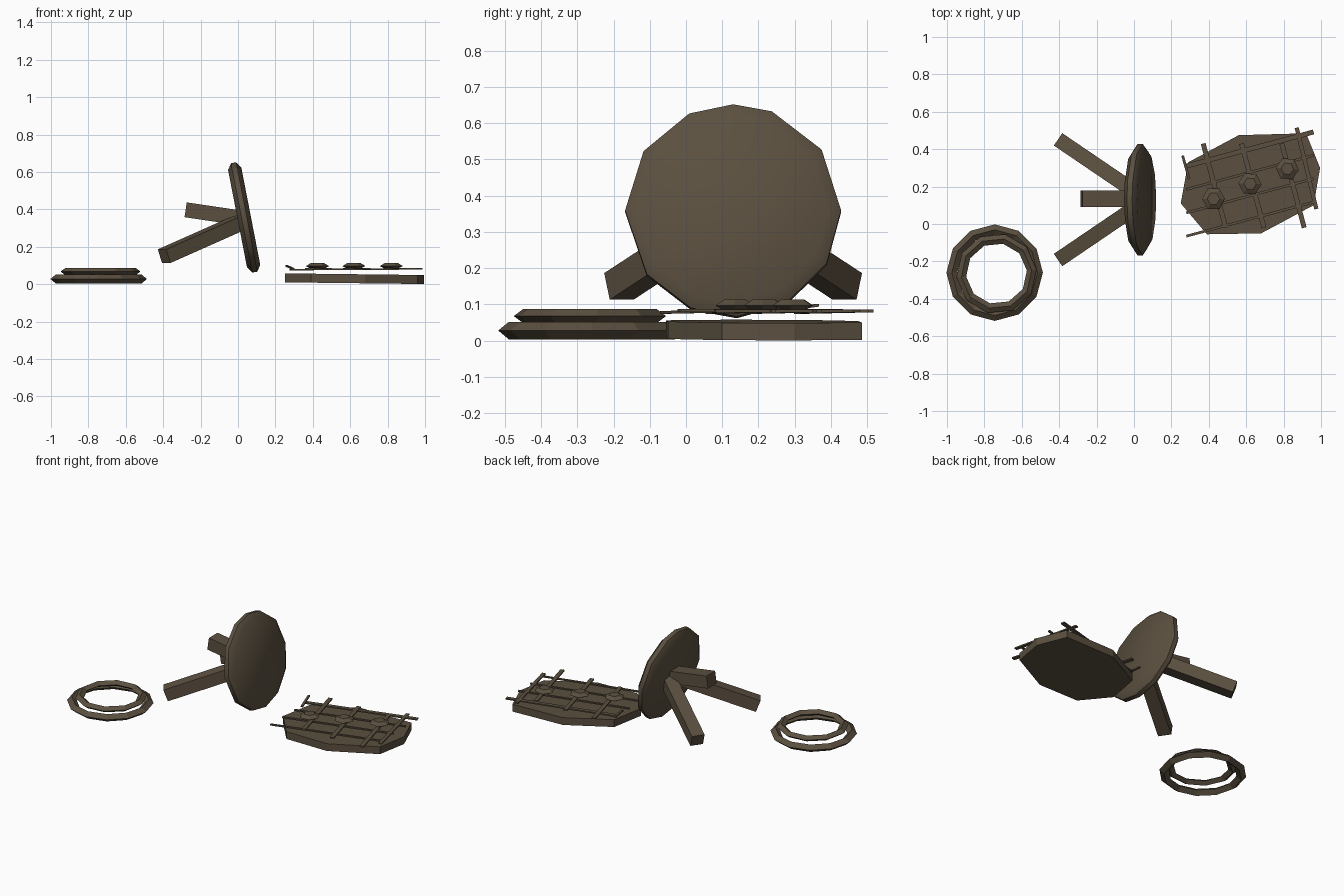
import bpy, bmesh
from math import cos, sin, pi, radians
from mathutils import Vector, Matrix

cube = bpy.data.objects.get("Cube")
if cube:
    bpy.data.objects.remove(cube, do_unlink=True)

wood = bpy.data.materials.new("dark_brown")
wood.use_nodes = True
COLOUR = (0.105, 0.08, 0.051, 1)
wood.diffuse_color = COLOUR
wood.node_tree.nodes["Principled BSDF"].inputs["Base Color"].default_value = COLOUR


def finish(name, bm, smooth=False):
    bmesh.ops.recalc_face_normals(bm, faces=bm.faces)
    mesh = bpy.data.meshes.new(name)
    bm.to_mesh(mesh)
    bm.free()
    mesh.materials.append(wood)
    obj = bpy.data.objects.new(name, mesh)
    bpy.context.collection.objects.link(obj)
    if smooth:
        bpy.ops.object.select_all(action='DESELECT')
        obj.select_set(True)
        bpy.context.view_layer.objects.active = obj
        bpy.ops.object.shade_smooth_by_angle(angle=radians(50))
    return obj


def beam(name, start, end, width, height):
    """Box running between two points, its top kept facing up."""
    a, b = Vector(start), Vector(end)
    d = b - a
    m = (Matrix.Translation((a + b) / 2) @ d.to_track_quat('X', 'Z').to_matrix().to_4x4()
         @ Matrix.Diagonal((d.length, width, height, 1)))
    bm = bmesh.new()
    bmesh.ops.create_cube(bm, size=1, matrix=m)
    return finish(name, bm)


def loft(bm, loops, closed=False):
    """Skin a list of vertex loops; cap the ends unless it closes on itself."""
    n = len(loops[0])
    pairs = list(zip(loops, loops[1:] + loops[:1])) if closed else list(zip(loops, loops[1:]))
    for p, q in pairs:
        for i in range(n):
            j = (i + 1) % n
            bm.faces.new((p[i], p[j], q[j], q[i]))
    if not closed:
        bm.faces.new(loops[0])
        bm.faces.new(loops[-1])


# Toppled stool: seat
angles = [radians(a) for a in (0, 35, 69, 90, 114, 146, 180, 217, 247, 272, 300, 330)]
place = Matrix.Translation((0.033, 0.13, 0.357)) @ Matrix.Rotation(radians(-11), 4, 'Y')
bm = bmesh.new()
loops = []
for r, h in ((0.265, -0.036), (0.298, -0.014), (0.298, 0.014), (0.265, 0.036)):
    loops.append([bm.verts.new(place @ Vector((h, r * cos(a), r * sin(a)))) for a in angles])
loft(bm, loops)
finish("stool_seat", bm, smooth=True)

# Toppled stool: legs
beam("stool_leg_upper", (0.01, 0.135, 0.355), (-0.28, 0.135, 0.398), 0.09, 0.08)
for side, label in ((1, "back"), (-1, "front")):
    beam("stool_leg_" + label, (0.01, 0.13 + side * 0.04, 0.33),
         (-0.395, 0.13 + side * 0.315, 0.15), 0.08, 0.078)


# Loose hoops with a diamond section
def hoop(name, centre, radius, sides, half_w, half_h, turn):
    bm = bmesh.new()
    loops = []
    for i in range(sides):
        a = 2 * pi * i / sides + turn
        loop = []
        for k in range(4):
            t = k * pi / 2
            r = radius + half_w * cos(t)
            loop.append(bm.verts.new((centre[0] + r * cos(a), centre[1] + r * sin(a),
                                      centre[2] + half_h * sin(t))))
        loops.append(loop)
    loft(bm, loops, closed=True)
    finish(name, bm)


hoop("lower_hoop", (-0.745, -0.26, 0.028), 0.229, 12, 0.029, 0.024, 0.0)
hoop("upper_hoop", (-0.735, -0.265, 0.068), 0.189, 10, 0.026, 0.019, 0.1)

# Eight-sided slab
outline = [(0.25, 0.11), (0.39, -0.055), (0.68, -0.05), (0.96, 0.10),
           (0.995, 0.30), (0.92, 0.485), (0.56, 0.475), (0.29, 0.33)]
bm = bmesh.new()
loft(bm, [[bm.verts.new((x, y, z - 0.012 * (x - 0.25))) for x, y in outline]
          for z in (0.01, 0.058)])
finish("slab", bm)

# Grate above the slab: long bars
for i in range(4):
    y = -0.065 + 0.125 * i
    beam("grate_long_bar_%d" % (i + 1), (0.28, y, 0.078), (0.96, y + 0.182, 0.082),
         0.026 if i == 3 else 0.014, 0.008)

# Grate: cross bars
for i, x in enumerate((0.37, 0.575, 0.79)):
    beam("grate_cross_bar_%d" % (i + 1), (x, 0.43, 0.083), (x + 0.12, -0.02, 0.083), 0.026, 0.008)
beam("grate_end_bar_left", (0.26, 0.365, 0.098), (0.295, 0.24, 0.082), 0.014, 0.008)
beam("grate_end_bar_right", (0.87, 0.515, 0.082), (0.975, 0.08, 0.082), 0.022, 0.008)

# Low chunks resting on the grate
for i, (x, y) in enumerate(((0.425, 0.135), (0.62, 0.215), (0.82, 0.295))):
    bm = bmesh.new()
    loops = []
    for r, z in ((0.04, 0.086), (0.062, 0.097), (0.034, 0.114)):
        loops.append([bm.verts.new((x + r * cos(k * pi / 3 + i), y + r * sin(k * pi / 3 + i), z))
                      for k in range(6)])
    loft(bm, loops)
    finish("chunk_%d" % (i + 1), bm)
